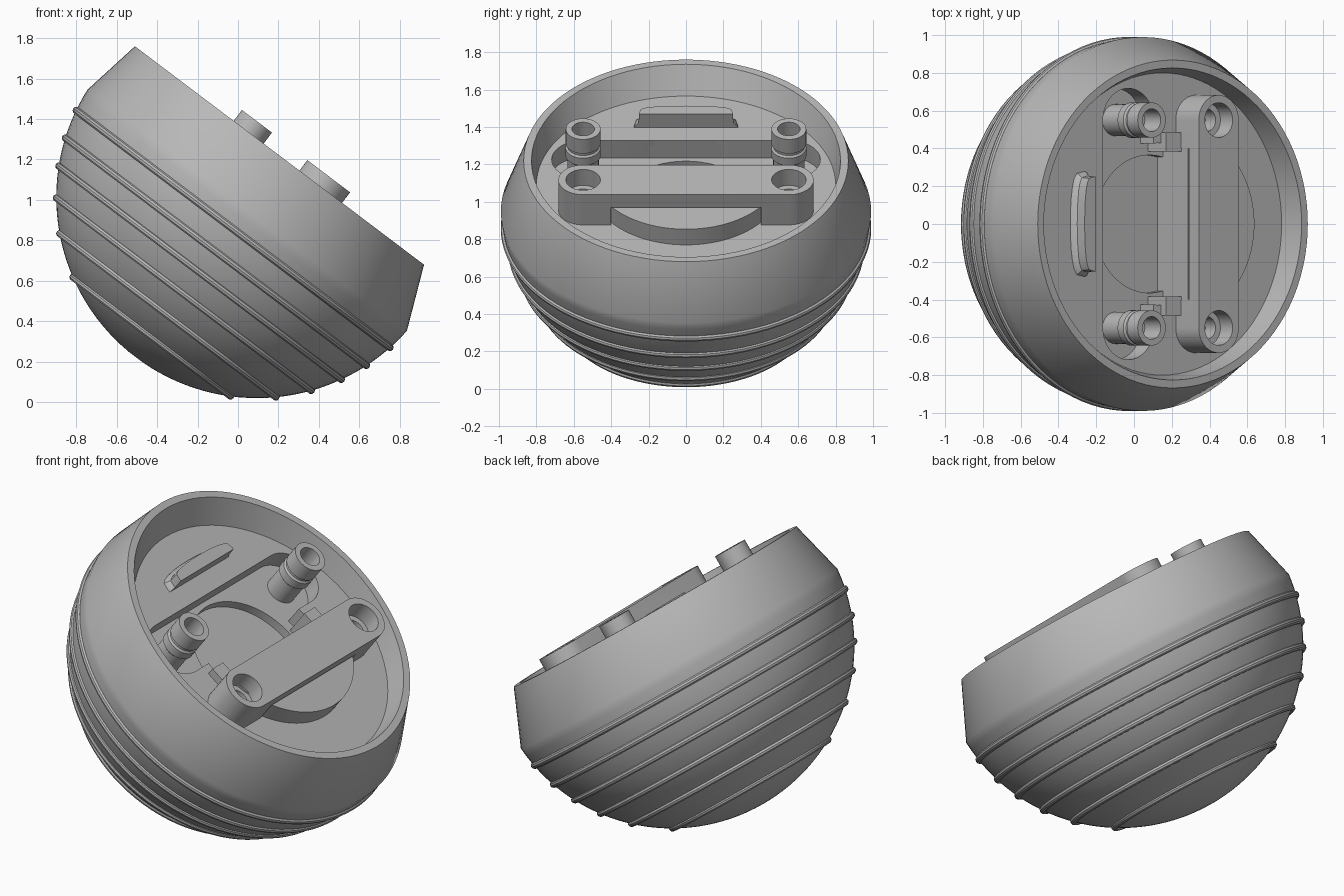
import bpy, bmesh, math
from mathutils import Matrix, Vector

if "Cube" in bpy.data.objects:
    bpy.data.objects.remove(bpy.data.objects["Cube"], do_unlink=True)

grey = bpy.data.materials.new("plain grey")
grey.use_nodes = True
grey.diffuse_color = (0.48, 0.48, 0.48, 1)
grey.node_tree.nodes["Principled BSDF"].inputs["Base Color"].default_value = grey.diffuse_color

# Everything is built upright around the sphere centre, then tipped toward +x
TILT = Matrix.Translation((0.094, 0, 1.013)) @ Matrix.Rotation(0.647, 4, "Y")
SEG = 96
FLOOR, RECESS, BAR_X, POST_X, SIDE_Y = 0.095, -0.02, 0.22, -0.227, 0.55


def make(name, bm):
    bmesh.ops.recalc_face_normals(bm, faces=bm.faces)
    mesh = bpy.data.meshes.new(name)
    bm.to_mesh(mesh)
    bm.free()
    ob = bpy.data.objects.new(name, mesh)
    bpy.context.collection.objects.link(ob)
    mesh.materials.append(grey)
    return ob


def loft(name, rings, cap=True):
    """Join rings of points; closed tube ends get caps, or join up when cap is False."""
    bm = bmesh.new()
    loops = [[bm.verts.new(p) for p in ring] for ring in rings]
    pairs = list(zip(loops, loops[1:]))
    if not cap:
        pairs.append((loops[-1], loops[0]))
    for a, b in pairs:
        for i in range(len(a)):
            j = (i + 1) % len(a)
            bm.faces.new((a[i], a[j], b[j], b[i]))
    if cap:
        bm.faces.new(loops[0])
        bm.faces.new(loops[-1])
    return make(name, bm)


def ellipse(a, b, z, x=0, y=0, n=SEG):
    return [(x + a * math.cos(t), y + b * math.sin(t), z)
            for t in (math.tau * i / n for i in range(n))]


def lathe(name, profile, x=0, y=0, n=48):
    return loft(name, [ellipse(r, r, z, x, y, n) for r, z in profile])


def prism(name, outline, z0, z1):
    return loft(name, [[(x, y, z) for x, y in outline] for z in (z0, z1)])


def stadium(x, r, half):
    pts = []
    for k in range(2):
        for i in range(25):
            t = math.pi * (k + i / 24)
            pts.append((x + r * math.cos(t), (half, -half)[k] + r * math.sin(t)))
    return pts


def box(name, x0, x1, y0, y1, z0, z1):
    return prism(name, [(x0, y0), (x1, y0), (x1, y1), (x0, y1)], z0, z1)


def cut(ob, *cutters):
    for c in cutters:
        mod = ob.modifiers.new("cut", "BOOLEAN")
        mod.operation, mod.solver, mod.object = "DIFFERENCE", "EXACT", c
        bpy.context.view_layer.update()
        graph = bpy.context.evaluated_depsgraph_get()
        mesh = bpy.data.meshes.new_from_object(ob.evaluated_get(graph))
        ob.modifiers.clear()
        ob.data = mesh
        bpy.data.objects.remove(c, do_unlink=True)


parts = []

# Round body with a tapered collar, rim and sunken floor
R = 0.993
low = -math.pi / 2
top = math.asin(-0.08 / R)
rings = []
for i in range(1, 33):
    t = low + (top - low) * i / 32
    rings.append(ellipse(R * math.cos(t), R * math.cos(t), R * math.sin(t)))
rings += [ellipse(0.896, 0.868, 0.232, -0.036),
          ellipse(0.855, 0.826, 0.232, -0.036),
          ellipse(0.79, 0.80, FLOOR)]
body = loft("round_body", rings)

# Pockets in the floor: slot around the posts, centre recess and bore
cut(body,
    prism("slot_cutter", stadium(POST_X, 0.168, SIDE_Y), RECESS, 0.5),
    lathe("centre_cutter", [(0.43, RECESS + 0.001), (0.43, 0.5)], n=72),
    lathe("bore_cutter", [(0.365, -0.07), (0.365, 0.5)], n=72))

# Restore the raised plate behind the straight slot edge
edge = POST_X - 0.168
arc = math.acos(edge / -0.44)
fill = [(-0.44 * math.cos(arc * k / 8), 0.44 * math.sin(arc * k / 8)) for k in range(-8, 9)]
parts += [body, prism("plate_edge", fill, -0.1, FLOOR)]

# Raised grip ridge on the plate, straight in front and curved behind
def ridge_ring(grow, z):
    back = [(-0.525 - (0.06 + grow) * math.sin(math.pi * i / 12) ** 0.5,
             (0.25 + grow) * math.cos(math.pi * i / 12)) for i in range(13)]
    pts = [(-0.512, -0.25 - grow), (-0.512, 0.25 + grow)] + back
    return [(x, y, z) for x, y in pts]


parts.append(loft("grip_ridge", [ridge_ring(0.03, FLOOR - 0.01), ridge_ring(0.025, FLOOR + 0.008),
                                 ridge_ring(0.004, FLOOR + 0.03), ridge_ring(0, 0.185)]))

# Cross bar with an arch below and a stepped hole at each end
bar = prism("cross_bar", stadium(BAR_X, 0.1325, SIDE_Y), RECESS - 0.01, 0.297)
cut(bar, box("arch_cutter", -0.2, 0.7, -0.4, 0.4, -0.2, 0.21))
for s in (-1, 1):
    cut(bar,
        lathe("wide_hole_cutter", [(0.092, 0.19), (0.092, 0.5)], BAR_X, s * SIDE_Y),
        lathe("narrow_hole_cutter", [(0.06, 0.1), (0.06, 0.4)], BAR_X, s * SIDE_Y))
parts.append(bar)

# Round pad under the bar, cut flat on the inner side
half = math.acos((0.09 - 0.03) / 0.5)
pad = [(0.03 + 0.5 * math.cos(half * k / 20), 0.5 * math.sin(half * k / 20))
       for k in range(-20, 21)]
parts.append(prism("bar_pad", pad, -0.08, 0.2))

# Hollow posts and small tabs, one on each side
post = [(0.084, RECESS - 0.01), (0.084, 0.115), (0.094, 0.125), (0.094, 0.175),
        (0.084, 0.185), (0.084, 0.2), (0.093, 0.205), (0.093, 0.3),
        (0.06, 0.3), (0.06, 0.16), (0.02, 0.16)]
for s, side in ((1, "left"), (-1, "right")):
    parts.append(lathe(side + "_post", post, POST_X, s * SIDE_Y))
    y0, y1 = sorted((s * 0.385, s * 0.485))
    parts.append(box(side + "_tab", -0.01, 0.1, y0, y1, RECESS - 0.01, 0.14))

# Raised hoops around the bowl
for i, z in enumerate((-0.196, -0.337, -0.467, -0.6, -0.731, -0.863)):
    r = math.sqrt(0.991 ** 2 - z * z)
    tube = [(r + 0.019 * math.cos(a), z + 0.019 * math.sin(a))
            for a in (math.tau * k / 10 for k in range(10))]
    parts.append(loft("hoop_%d" % (i + 1), [ellipse(q, q, h) for q, h in tube], cap=False))

# Tip the model and smooth the curved faces
bpy.ops.object.select_all(action="DESELECT")
for ob in parts:
    ob.data.transform(TILT)
    ob.select_set(True)
    bpy.context.view_layer.objects.active = ob
bpy.ops.object.shade_smooth_by_angle(angle=math.radians(30))
